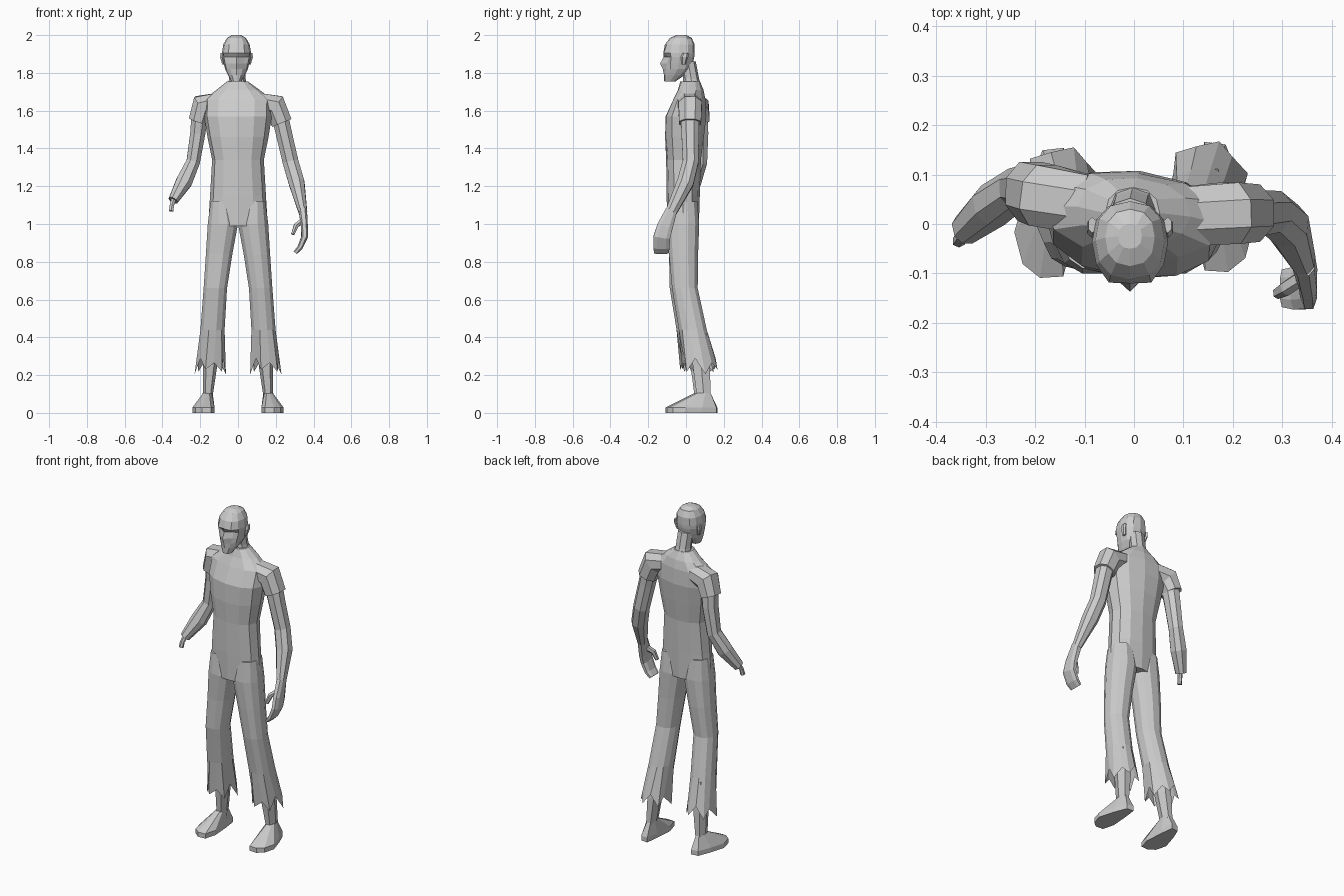
import bpy, bmesh, math
from mathutils import Vector, Matrix


def skin(name, rings, cap_start=True, cap_end=True, tweak=None):
    """Flat-shaded mesh bridging a list of equal-sized point rings."""
    bm = bmesh.new()
    vr = [[bm.verts.new(p) for p in r] for r in rings]
    n = len(rings[0])
    for r0, r1 in zip(vr, vr[1:]):
        for i in range(n):
            j = (i + 1) % n
            bm.faces.new((r0[i], r0[j], r1[j], r1[i]))
    if cap_start:
        bm.faces.new(vr[0])
    if cap_end:
        bm.faces.new(vr[-1])
    if tweak:
        tweak(vr)
    bmesh.ops.recalc_face_normals(bm, faces=bm.faces)
    me = bpy.data.meshes.new(name)
    bm.to_mesh(me)
    bm.free()
    ob = bpy.data.objects.new(name, me)
    bpy.context.collection.objects.link(ob)
    return ob


def unit_ring(n, phase, p):
    f = lambda c: math.copysign(abs(c) ** p, c) if abs(c) > 1e-6 else 0
    pts = [(f(math.cos(a)), f(math.sin(a))) for a in
           (-math.pi / 2 + (i + phase) * 2 * math.pi / n for i in range(n))]
    mx, my = max(abs(q[0]) for q in pts), max(abs(q[1]) for q in pts)
    return [(x / mx, y / my) for x, y in pts]


def tube(name, path, n=8, phase=0.0, p=0.9, flat=False, twist=None, **kw):
    """Loft along path entries (x, y, z, half width, half depth)."""
    prof = unit_ring(n, phase, p)
    pts = [Vector(q[:3]) for q in path]
    rings = []
    for i, q in enumerate(path):
        t = Vector((0, 0, 1)) if flat else \
            (pts[min(i + 1, len(pts) - 1)] - pts[max(i - 1, 0)]).normalized()
        v = Vector((0, 1, 0))
        v = (v - t * v.dot(t)).normalized()
        u = v.cross(t)
        rot = Matrix.Rotation(math.radians(twist[i] if twist else 0), 3, 'Z')
        rings.append([pts[i] + rot @ (u * (x * q[3]) + v * (y * q[4])) for x, y in prof])
    return skin(name, rings, **kw)


# Torso: hips, waist, chest and sloping shoulders, slightly twisted
tube("torso", [
    (0, -.015, .99, .158, .083), (0, -.015, 1.15, .148, .088),
    (0, -.013, 1.34, .137, .092), (0, -.008, 1.46, .162, .103),
    (0, 0, 1.57, .18, .108), (0, .018, 1.66, .18, .085),
    (0, .025, 1.71, .115, .068), (-.003, .022, 1.755, .055, .052)],
    n=12, flat=True, twist=[0, 0, -2, -4, -6, -6, -5, 0])

# Neck
tube("neck", [(0, .035, 1.70, .055, .055), (-.004, .027, 1.77, .044, .042),
              (-.008, .012, 1.86, .044, .04)], n=8, flat=True)


# Head: jaw to crown, with nose and sunken eyes pulled from the front points
def face(vr):
    vr[2][0].co.y -= .008
    vr[3][0].co.y -= .022
    vr[4][0].co.y -= .004
    for k in (1, -1):
        vr[4][k].co.y += .016
        vr[3][k].co.y += .008
        vr[5][k].co.y -= .008


head = [(1.755, -.115, -.055, .026), (1.79, -.117, -.005, .046),
        (1.82, -.115, .028, .06), (1.85, -.115, .036, .068),
        (1.885, -.115, .044, .076), (1.905, -.12, .046, .077),
        (1.95, -.112, .046, .07), (1.985, -.085, .03, .05), (2.0, -.05, .0, .024)]
tube("head", [(-.008, (f + b) / 2, z, w, (b - f) / 2) for z, f, b, w in head],
     n=12, p=.85, flat=True, tweak=face)

for s, side in ((-1, "left"), (1, "right")):
    dy = .006 * s
    # Ears
    tube("ear_" + side, [(-.008 + s * .068, -.012, 1.845, .008, .01),
                         (-.008 + s * .077, -.008, 1.885, .01, .02),
                         (-.008 + s * .076, -.002, 1.905, .008, .016)], n=6, flat=True)

    # Trouser leg with torn hem
    def tear(vr, s=s):
        cen = sum((v.co for v in vr[-1]), Vector()) / len(vr[-1])
        for i, v in enumerate(vr[-1]):
            d = v.co - cen
            if i % 2:
                v.co += Vector((d.x * .22, d.y * .12, -.06 + .012 * (i % 3)))
            else:
                v.co.z += .012 * (i % 4)

    tube("trouser_leg_" + side, [
        (s * .085, -.015, 1.12, .06, .075), (s * .08, -.015, 1.0, .08, .085),
        (s * .1, -.013, .84, .07, .077), (s * .12, -.012 + dy, .66, .062, .068),
        (s * .135, .03 + dy, .44, .064, .074), (s * .147, .068 + dy, .265, .068, .083)],
        n=12, phase=.5, flat=True, cap_end=False, tweak=tear)

    # Bare shin
    tube("shin_" + side, [(s * .147, .06 + dy, .42, .042, .045),
                          (s * .148, .075 + dy, .25, .038, .045),
                          (s * .16, .088 + dy, .09, .026, .037)], n=6, phase=.5, flat=True)

    # Foot: sole outline rising to the ankle
    out = [(.142, .16), (.185, .155), (.215, .08), (.242, -.01), (.225, -.075),
           (.19, -.103), (.143, -.1), (.124, -.03), (.132, .08)]
    ankle = []
    for x, y in out:
        d = Vector(((x - .17) / .06, (y - .06) / .12)).normalized()
        ankle.append((s * (.16 + d.x * .027), .088 + dy + d.y * .038, .105))
    skin("foot_" + side, [[(s * x, y + dy, 0) for x, y in out],
                          [(s * x, y + dy, .028) for x, y in out], ankle])

# Short sleeves
tube("sleeve_left", [(-.1, .04, 1.645, .05, .06), (-.185, .058, 1.625, .065, .062),
                     (-.212, .066, 1.545, .05, .06)], n=8, phase=.5)
tube("sleeve_right", [(.1, .015, 1.645, .05, .06), (.195, .022, 1.625, .065, .062),
                      (.232, .022, 1.535, .055, .058)], n=8, phase=.5)

# Left arm ends in a stump with exposed bone
tube("arm_left", [(-.2, .062, 1.6, .045, .05), (-.213, .072, 1.48, .04, .046),
                  (-.237, .072, 1.33, .036, .04), (-.285, .038, 1.225, .043, .042),
                  (-.343, -.012, 1.125, .026, .03)], n=8, phase=.5)
tube("bone_left", [(-.338, -.01, 1.14, .013, .013), (-.35, -.028, 1.1, .011, .012),
                   (-.354, -.035, 1.068, .012, .013)], n=6)

# Right arm, curled hand and thumb
tube("arm_right", [(.215, .022, 1.6, .045, .05), (.243, .022, 1.48, .043, .046),
                   (.278, .025, 1.33, .042, .042), (.31, -.003, 1.22, .042, .044),
                   (.343, -.078, 1.065, .023, .03)], n=8, phase=.5)
tube("hand_right", [(.343, -.076, 1.075, .022, .03), (.352, -.112, .985, .018, .042),
                    (.352, -.128, .93, .017, .044), (.328, -.13, .875, .014, .043),
                    (.303, -.13, .848, .011, .038)], n=8, phase=.5, p=.7)
tube("thumb_right", [(.345, -.105, 1.02, .014, .016), (.308, -.13, .992, .013, .016),
                     (.29, -.14, .945, .009, .012)], n=6)
